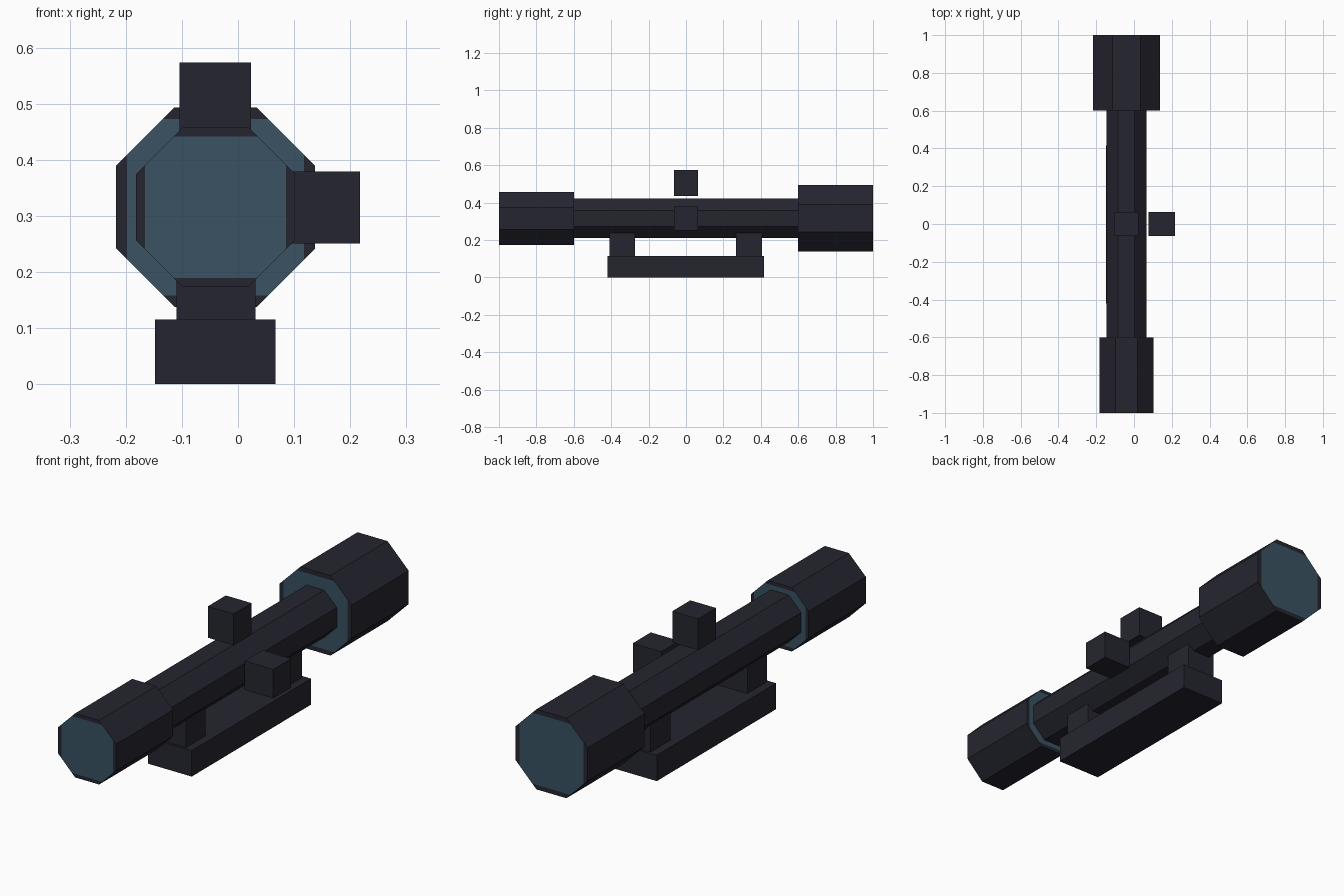
import bpy, bmesh, math

if "Cube" in bpy.data.objects:
    bpy.data.objects.remove(bpy.data.objects["Cube"])

CX, CZ = -0.04, 0.3155          # optical axis
T = math.tan(math.pi / 8)


def material(name, rgb):
    m = bpy.data.materials.new(name)
    m.diffuse_color = (*rgb, 1)
    m.use_nodes = True
    m.node_tree.nodes["Principled BSDF"].inputs["Base Color"].default_value = m.diffuse_color
    return m


DARK = material("charcoal metal", (0.0187, 0.0182, 0.0295))
GLASS = material("blue glass", (0.041, 0.084, 0.124))


def finish(name, bm):
    me = bpy.data.meshes.new(name)
    bm.to_mesh(me)
    bm.free()
    me.materials.append(DARK)
    me.materials.append(GLASS)
    ob = bpy.data.objects.new(name, me)
    bpy.context.collection.objects.link(ob)
    return ob


def box(name, x0, x1, y0, y1, z0, z1):
    bm = bmesh.new()
    bmesh.ops.create_cube(bm, size=1)
    for v in bm.verts:
        v.co.x = x1 if v.co.x > 0 else x0
        v.co.y = y1 if v.co.y > 0 else y0
        v.co.z = z1 if v.co.z > 0 else z0
    return finish(name, bm)


def octagon(a):
    # flat sides on the axes, apothem a
    r = a / math.cos(math.pi / 8)
    return [(r * math.cos(math.pi / 8 + i * math.pi / 4),
             r * math.sin(math.pi / 8 + i * math.pi / 4)) for i in range(8)]


def barrel(name, a, y0, y1, glass):
    bm = bmesh.new()

    def face(pts, mat=0):
        f = bm.faces.new([bm.verts.new((CX + x, y, CZ + z)) for x, y, z in pts])
        f.material_index = mat

    ring = octagon(a)
    for i in range(8):
        (ax, az), (bx, bz) = ring[i], ring[(i + 1) % 8]
        face([(ax, y0, az), (bx, y0, bz), (bx, y1, bz), (ax, y1, az)])
    for y, flip in ((y0, 1), (y1, -1)):
        if not glass:
            face([(x, y, z) for x, z in ring[::flip]])
            continue
        # glass runs to the diagonal edges, dark rim on the four axis sides
        s = a * 0.887
        w = a * T + a - s
        pane = []
        for k in range(4):
            c, n = round(math.cos(k * math.pi / 2)), round(math.sin(k * math.pi / 2))
            rot = lambda u, v: (u * c - v * n, y, u * n + v * c)
            pane += [rot(s, -w), rot(s, w)]
            rim = [rot(s, -w), rot(a, -a * T), rot(a, a * T), rot(s, w)]
            face(rim[::flip])
        face(pane[::flip], 1)
    bmesh.ops.remove_doubles(bm, verts=bm.verts, dist=1e-5)
    bm.normal_update()
    # counter-clockwise in x,z faces -y; sides already point outward
    return finish(name, bm)


# Optical tube and its two bells
barrel("main_tube", 0.105, -0.61, 0.61, False)
barrel("eyepiece", 0.142, -1.0, -0.6, True)
barrel("objective_bell", 0.1775, 0.6, 1.0, True)

# Adjustment knobs, standing just clear of the tube
box("top_knob", -0.104, 0.023, -0.063, 0.063, 0.434, 0.573)
box("side_knob", 0.077, 0.217, -0.063, 0.063, 0.251, 0.379)

# Mount: two posts on a rail
for name, y0, y1 in (("rear_post", -0.41, -0.273), ("front_post", 0.267, 0.405)):
    box(name, -0.11, 0.031, y0, y1, 0.10, 0.24)
box("mount_rail", -0.148, 0.067, -0.42, 0.416, 0.0, 0.115)
